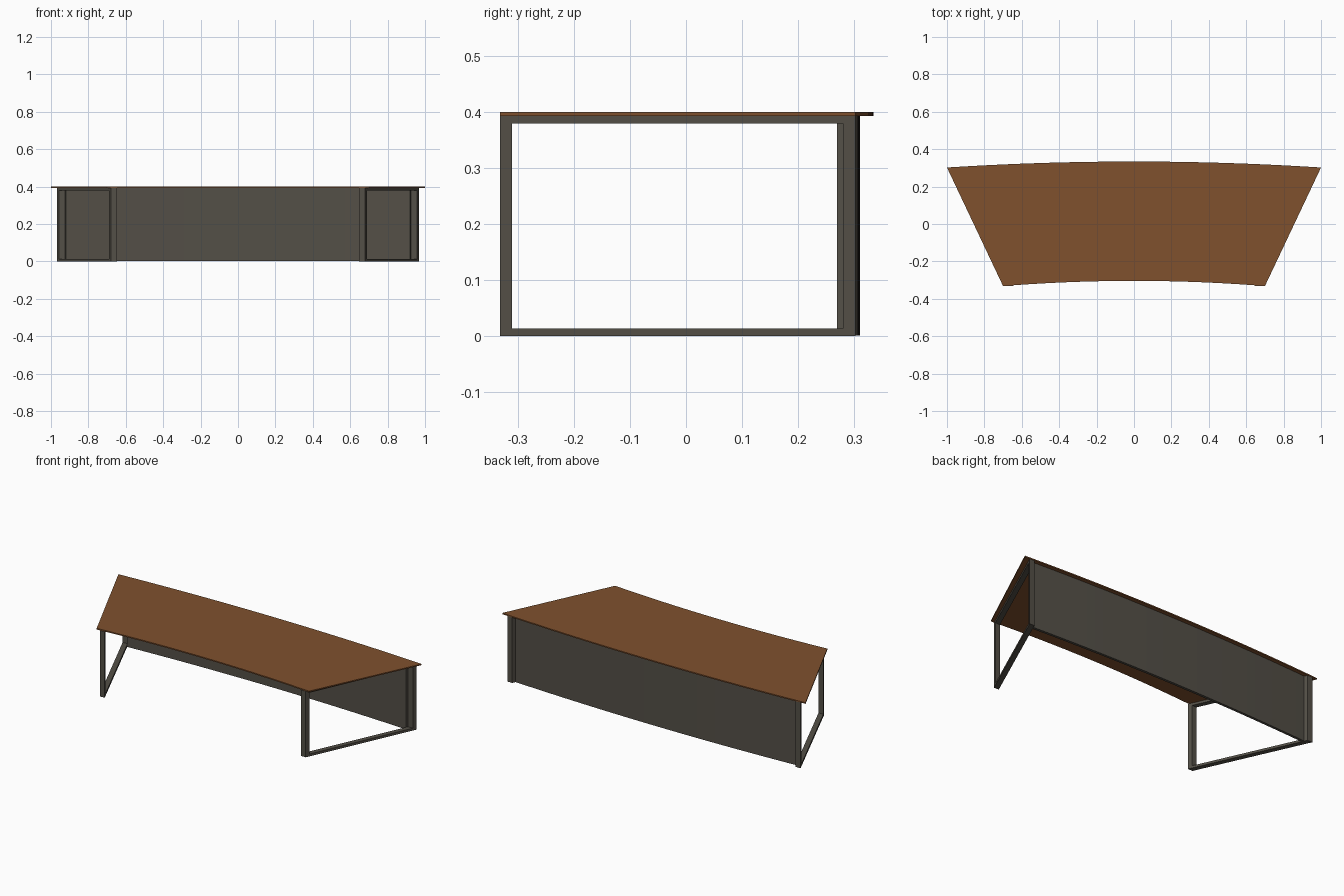
import bpy, bmesh

if "Cube" in bpy.data.objects:
    bpy.data.objects.remove(bpy.data.objects["Cube"])


def material(name, rgb):
    m = bpy.data.materials.new(name)
    m.diffuse_color = (*rgb, 1)
    m.use_nodes = True
    m.node_tree.nodes["Principled BSDF"].inputs["Base Color"].default_value = m.diffuse_color
    return m


wood = material("brown_wood", (0.215, 0.082, 0.027))
metal = material("dark_grey", (0.088, 0.079, 0.063))


def prism(name, outline, z0, z1, mat):
    """Extrude a flat outline from z0 to z1."""
    bm = bmesh.new()
    face = bm.faces.new([bm.verts.new((x, y, z0)) for x, y in outline])
    new = bmesh.ops.extrude_face_region(bm, geom=[face])["geom"]
    bmesh.ops.translate(bm, vec=(0, 0, z1 - z0),
                        verts=[v for v in new if isinstance(v, bmesh.types.BMVert)])
    bmesh.ops.recalc_face_normals(bm, faces=bm.faces)
    me = bpy.data.meshes.new(name)
    bm.to_mesh(me)
    bm.free()
    me.materials.append(mat)
    ob = bpy.data.objects.new(name, me)
    bpy.context.collection.objects.link(ob)
    return ob


def arc(half, y_mid, sag, n=32):
    """Shallow arc from -half to +half, highest in the middle."""
    return [(half * t, y_mid - sag * t * t) for t in (2 * i / n - 1 for i in range(n + 1))]


# Curved table top and curved back panel
prism("table_top", arc(1.0, 0.334, 0.032) + arc(0.7, -0.304, 0.028)[::-1], 0.393, 0.4, wood)
prism("back_panel", arc(0.924, 0.31, 0.026) + arc(0.92, 0.295, 0.026)[::-1], 0.001, 0.393, metal)

# Splayed rectangular leg frames, one per side
Y0, Y1, DEPTH, WIDTH = -0.332, 0.302, 0.022, 0.032


def outer_x(y):
    return 0.679 + (y - Y0) * 0.454


def bar(name, side, ya, yb, z0, z1):
    pts = [(outer_x(ya), ya), (outer_x(yb), yb),
           (outer_x(yb) - WIDTH, yb), (outer_x(ya) - WIDTH, ya)]
    prism(name, [(side * x, y) for x, y in pts], z0, z1, metal)


for side, label in ((-1, "left"), (1, "right")):
    bar(label + "_front_post", side, Y0, Y0 + DEPTH, 0, 0.393)
    bar(label + "_back_post", side, Y1 - DEPTH, Y1, 0, 0.393)
    bar(label + "_floor_rail", side, Y0 + DEPTH, Y1 - DEPTH, 0, 0.014)
    bar(label + "_top_rail", side, Y0 + DEPTH, Y1 - DEPTH, 0.379, 0.393)
